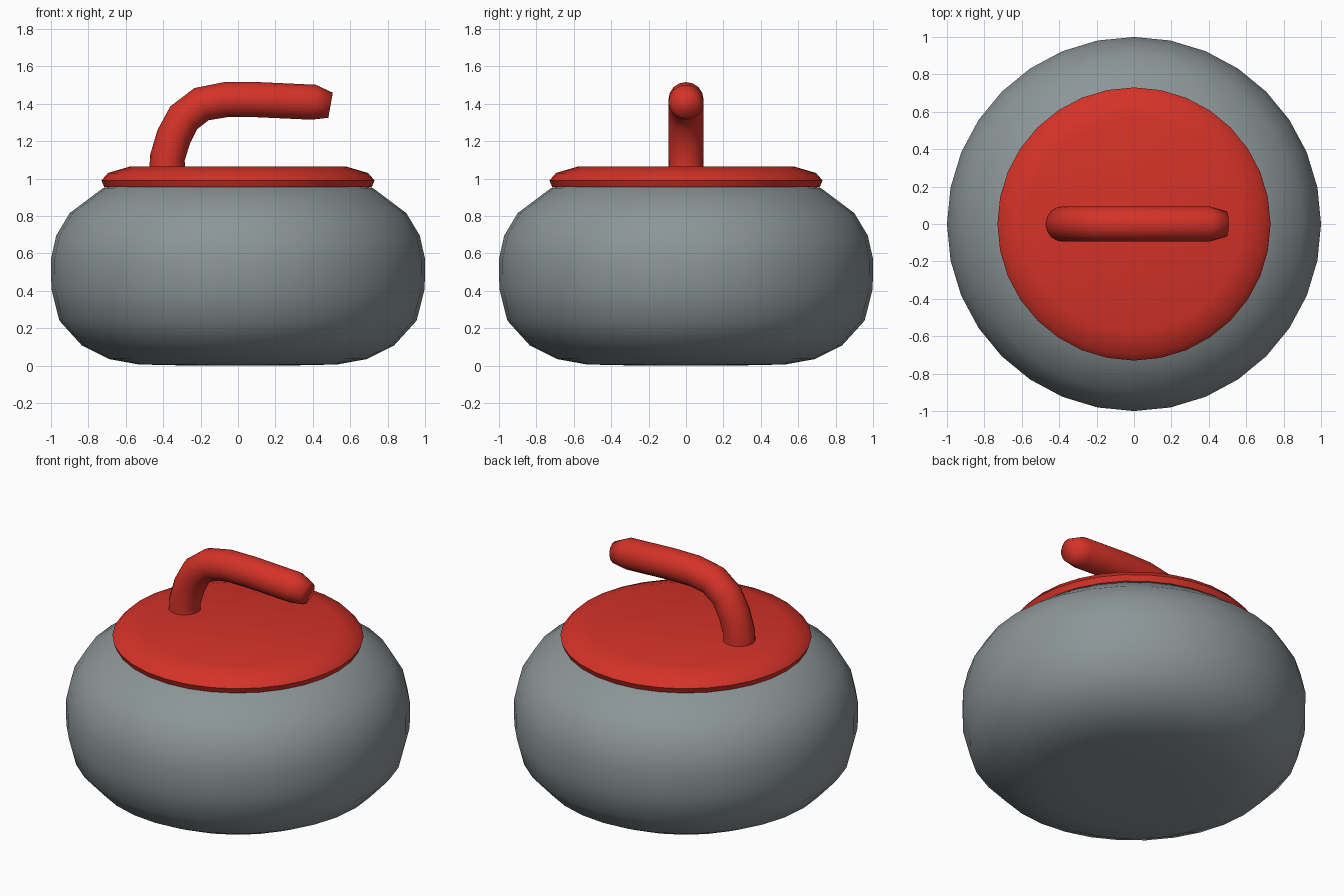
import bpy, bmesh
from math import cos, sin, tau, radians
from mathutils import Vector

cube = bpy.data.objects.get("Cube")
if cube:
    bpy.data.objects.remove(cube)


def material(name, color):
    m = bpy.data.materials.new(name)
    m.use_nodes = True
    m.diffuse_color = color
    m.node_tree.nodes["Principled BSDF"].inputs["Base Color"].default_value = color
    return m


def skin_rings(name, rings, mat, angle):
    """Skin a list of vertex rings into a closed, smooth shaded object."""
    bm = bmesh.new()
    loops = [[bm.verts.new(p) for p in ring] for ring in rings]
    n = len(loops[0])
    for a, b in zip(loops, loops[1:]):
        for i in range(n):
            j = (i + 1) % n
            bm.faces.new((a[i], a[j], b[j], b[i]))
    bm.faces.new(loops[0][::-1])
    bm.faces.new(loops[-1])
    bmesh.ops.recalc_face_normals(bm, faces=bm.faces)
    mesh = bpy.data.meshes.new(name)
    bm.to_mesh(mesh)
    bm.free()
    mesh.materials.append(mat)
    obj = bpy.data.objects.new(name, mesh)
    bpy.context.collection.objects.link(obj)
    bpy.ops.object.select_all(action="DESELECT")
    obj.select_set(True)
    bpy.context.view_layer.objects.active = obj
    bpy.ops.object.shade_smooth_by_angle(angle=radians(angle))
    return obj


def lathe(name, profile, mat, angle, sides=32):
    rings = [[(r * cos(tau * i / sides), r * sin(tau * i / sides), z)
              for i in range(sides)] for r, z in profile]
    return skin_rings(name, rings, mat, angle)


def tube(name, path, mat, angle, sides=16):
    """Sweep a circle along (x, z, radius) points in the XZ plane."""
    pts = [Vector((x, 0, z)) for x, z, r in path]
    side = Vector((0, 1, 0))
    rings = []
    for k, p in enumerate(pts):
        before, after = pts[max(k - 1, 0)], pts[min(k + 1, len(pts) - 1)]
        along = (p - before).normalized() + (after - p).normalized()
        up = along.normalized().cross(side)
        rings.append([p + path[k][2] * (cos(tau * i / sides) * side + sin(tau * i / sides) * up)
                      for i in range(sides)])
    return skin_rings(name, rings, mat, angle)


granite = material("granite grey", (0.26, 0.30, 0.31, 1))
red = material("bright red", (0.66, 0.032, 0.021, 1))

# Rounded stone body
lathe("stone_body", [(0.25, 0), (0.53, 0.006), (0.69, 0.035), (0.835, 0.108),
                     (0.955, 0.24), (0.998, 0.41), (1, 0.57), (0.972, 0.695),
                     (0.9, 0.815), (0.72, 0.95), (0.6, 0.97)], granite, 60)

# Red disc on top
lathe("top_disc", [(0.6, 0.955), (0.715, 0.955), (0.73, 0.99), (0.695, 1.03),
                   (0.575, 1.065)], red, 60)

# Bent handle with a tapered tip
tube("handle", [(-0.378, 1.04, 0.095), (-0.378, 1.11, 0.094), (-0.343, 1.225, 0.094),
                (-0.29, 1.325, 0.094), (-0.195, 1.398, 0.094), (-0.065, 1.422, 0.094),
                (0.1, 1.422, 0.094), (0.405, 1.408, 0.094), (0.495, 1.392, 0.068)], red, 80)
